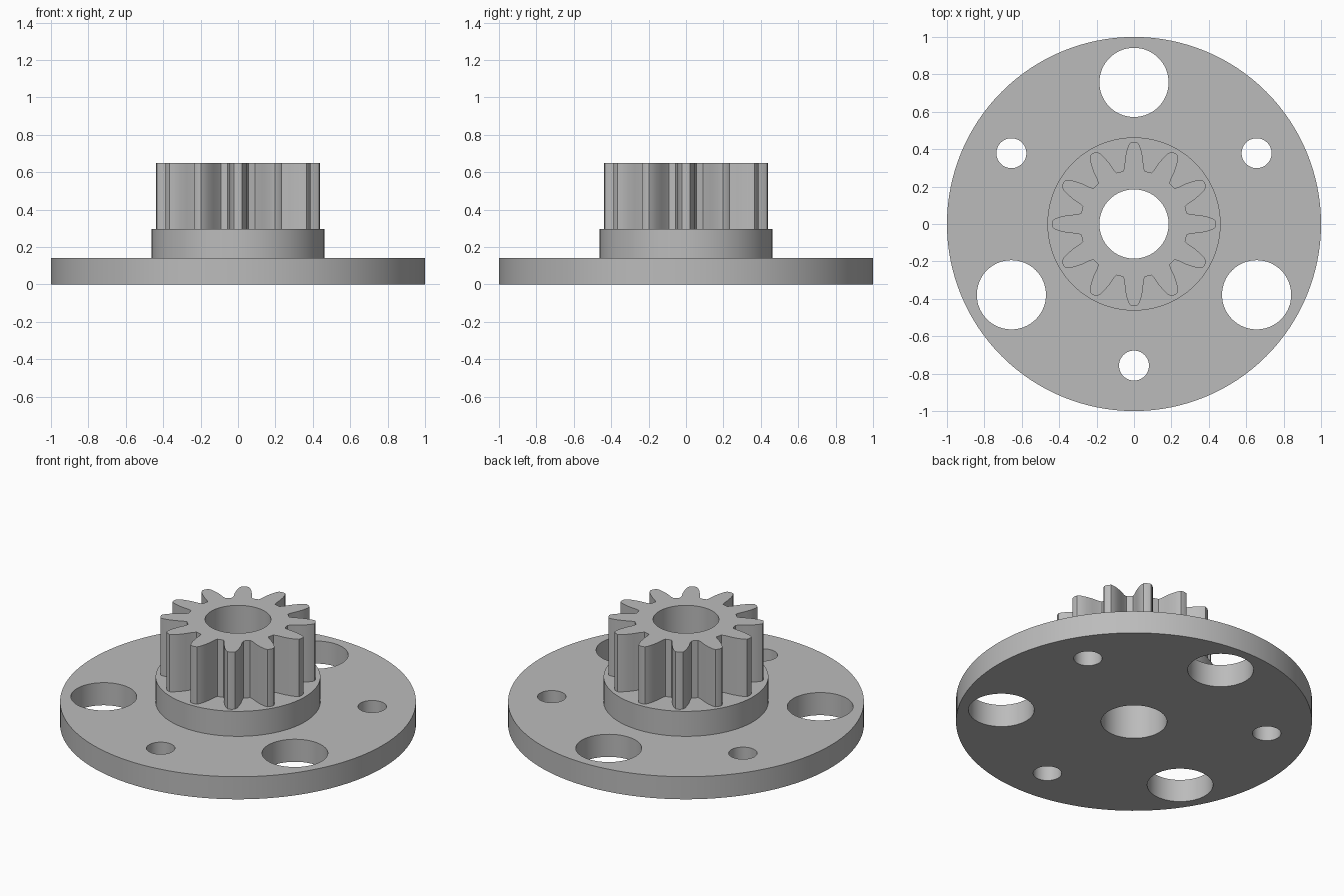
import bpy, bmesh
from math import sin, cos, tau, radians

cube = bpy.data.objects.get("Cube")
if cube:
    bpy.data.objects.remove(cube, do_unlink=True)

GREY = (0.5, 0.5, 0.5, 1)
metal = bpy.data.materials.new("plain grey")
metal.use_nodes = True
metal.diffuse_color = GREY
metal.node_tree.nodes["Principled BSDF"].inputs["Base Color"].default_value = GREY

BORE, PITCH, TEETH = 0.185, 0.757, 12


def circle(radius, x=0, y=0, steps=96):
    return [(x + radius * cos(tau * i / steps), y + radius * sin(tau * i / steps))
            for i in range(steps)]


def gear_outline():
    # one tooth flank as (distance from axis, half width), mirrored and repeated
    flank = [(0.283, 0.057), (0.305, 0.051), (0.348, 0.048),
             (0.385, 0.041), (0.415, 0.032), (0.434, 0.021)]
    tooth = [(r, -w) for r, w in flank] + [(0.438, 0)] + [(r, w) for r, w in flank[::-1]]
    points = []
    for i in range(TEETH):
        c, s = cos(tau * i / TEETH), sin(tau * i / TEETH)
        points += [(r * c - w * s, r * s + w * c) for r, w in tooth]
    return points


def plate(name, loops, bottom, top):
    """Fill an outline with its holes and raise it into a solid."""
    bm = bmesh.new()
    edges = []
    for loop in loops:
        verts = [bm.verts.new((x, y, bottom)) for x, y in loop]
        edges += [bm.edges.new((v, verts[i - 1])) for i, v in enumerate(verts)]
    bmesh.ops.triangle_fill(bm, edges=edges, use_beauty=True)
    raised = bmesh.ops.extrude_face_region(bm, geom=bm.faces[:])["geom"]
    verts = [g for g in raised if isinstance(g, bmesh.types.BMVert)]
    bmesh.ops.translate(bm, verts=verts, vec=(0, 0, top - bottom))
    bmesh.ops.recalc_face_normals(bm, faces=bm.faces[:])
    mesh = bpy.data.meshes.new(name)
    bm.to_mesh(mesh)
    bm.free()
    mesh.materials.append(metal)
    ob = bpy.data.objects.new(name, mesh)
    bpy.context.collection.objects.link(ob)
    bpy.ops.object.select_all(action="DESELECT")
    ob.select_set(True)
    bpy.context.view_layer.objects.active = ob
    bpy.ops.object.shade_smooth_by_angle(angle=radians(30))
    return ob


# flange with alternating large and small holes
holes = []
for i in range(6):
    a = radians(90 + 60 * i)
    holes.append(circle(0.08 if i % 2 else BORE, PITCH * cos(a), PITCH * sin(a), 64))
plate("flange", [circle(1, steps=128), circle(BORE)] + holes, 0, 0.14)

# hub collar and toothed gear share the centre bore
plate("hub_collar", [circle(0.463), circle(BORE)], 0.14, 0.295)
plate("pinion_gear", [gear_outline(), circle(BORE)], 0.295, 0.65)
